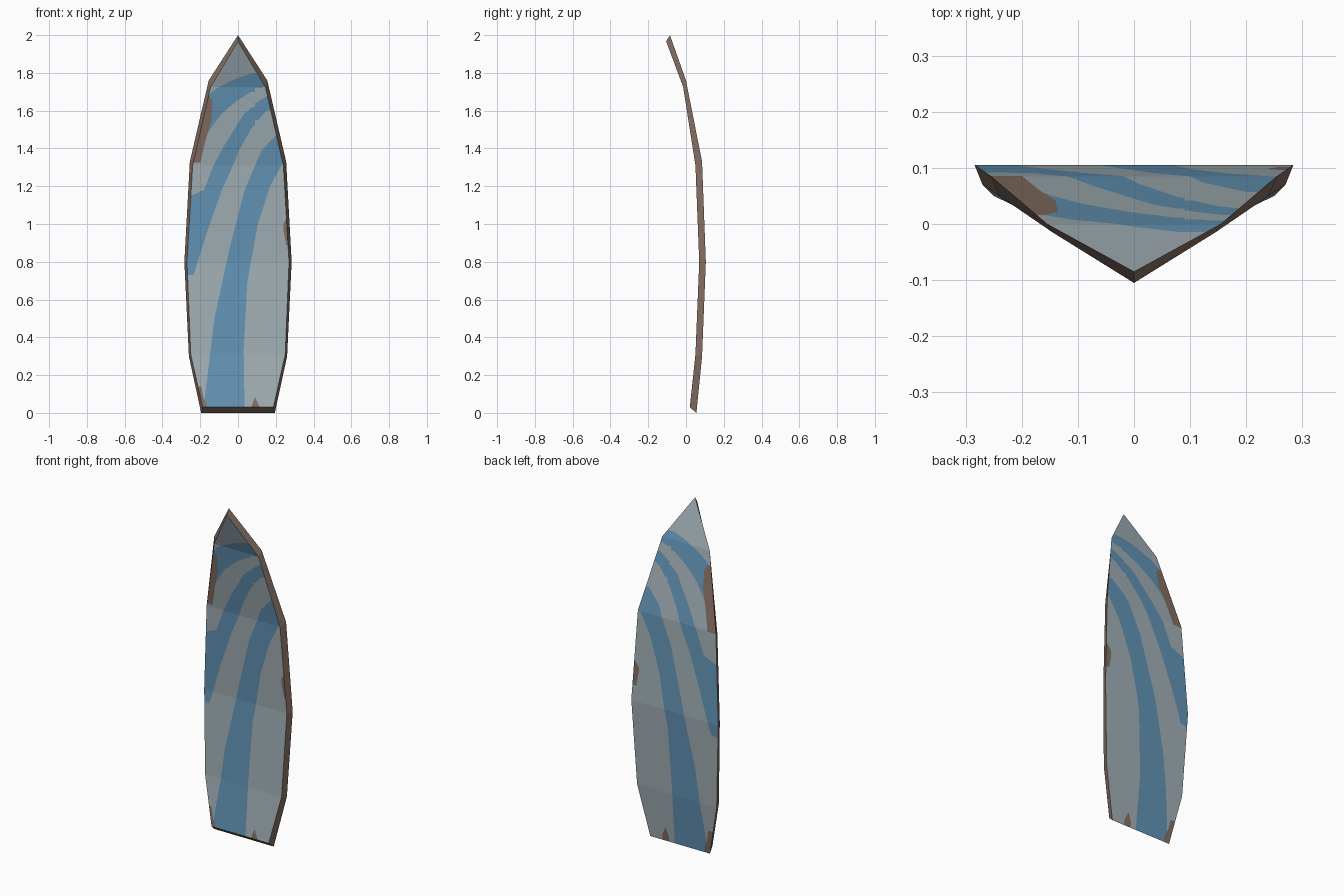
import bpy, bmesh

if "Cube" in bpy.data.objects:
    bpy.data.objects.remove(bpy.data.objects["Cube"])

# Outline stations from tail to tip: (half width, y, z)
BACK = [(0.195, 0.055, 0.0), (0.26, 0.085, 0.30), (0.284, 0.105, 0.80),
        (0.255, 0.085, 1.33), (0.155, 0.0, 1.76), (0.0, -0.085, 2.0)]
FRONT = [(0.187, 0.02, 0.03), (0.25, 0.05, 0.31), (0.27, 0.07, 0.80),
         (0.24, 0.05, 1.31), (0.145, -0.015, 1.725), (0.0, -0.105, 1.967)]
GREY, BLUE, BROWN = 0, 1, 2
PALETTE = [("pale grey paint", (0.36, 0.43, 0.46)),
           ("blue stripe paint", (0.125, 0.30, 0.47)),
           ("bare brown edge", (0.235, 0.16, 0.125))]

# Painted bands: (left edge, right edge, colour); edges are (z, x) polylines
L, R = -0.4, 0.4
BANDS = [
    # top stripe
    ([(1.65, L), (1.68, -0.16), (1.72, -0.11), (1.77, -0.01), (1.80, 0.08), (1.82, R)],
     [(1.40, L), (1.50, -0.15), (1.58, -0.09), (1.65, -0.01), (1.70, 0.07), (1.73, 0.145), (1.74, R)], BLUE),
    # middle stripe
    ([(1.13, L), (1.15, -0.25), (1.18, -0.18), (1.31, -0.13), (1.42, -0.07),
      (1.58, 0.03), (1.65, 0.11), (1.68, 0.16), (1.70, R)],
     [(0.70, L), (0.73, -0.235), (0.97, -0.16), (1.18, -0.085), (1.29, -0.035),
      (1.40, 0.01), (1.52, 0.08), (1.60, 0.15), (1.62, 0.19), (1.64, R)], BLUE),
    # long stripe down to the tail
    ([(0.0, -0.185), (0.5, -0.125), (0.87, -0.045), (1.18, 0.035), (1.39, 0.125), (1.47, 0.2), (1.50, R)],
     [(0.0, 0.035), (0.33, 0.03), (0.7, 0.05), (1.0, 0.105), (1.2, 0.17), (1.33, 0.24), (1.37, R)], BLUE),
    # worn patches: left shoulder, right side, tail corner, tail chip
    ([(0.0, L)], [(1.32, L), (1.325, -0.2), (1.45, -0.17), (1.55, -0.14),
                  (1.65, -0.135), (1.68, -0.16), (1.70, L)], BROWN),
    ([(0.88, R), (0.89, 0.255), (0.97, 0.24), (1.0, 0.24), (1.03, 0.262), (1.04, R)], [(0.0, R)], BROWN),
    ([(0.0, L)], [(0.03, -0.16), (0.07, -0.18), (0.14, -0.195), (0.15, L)], BROWN),
    ([(0.03, 0.07), (0.085, 0.09)], [(0.03, 0.115), (0.085, 0.09)], BROWN),
]


def sample(points, t):
    """Linear interpolation in a list of (t, value)."""
    if t <= points[0][0]:
        return points[0][1]
    for (a, va), (b, vb) in zip(points, points[1:]):
        if t <= b:
            return va + (vb - va) * (t - a) / (b - a)
    return points[-1][1]


def add_panel(bm, stations, back):
    """One painted face, sliced into rows and cut along the band edges."""
    width = [(z, w) for w, y, z in stations]
    depth = [(z, y) for w, y, z in stations]
    z0, z1 = stations[0][2], stations[-1][2]
    rows = {z0, z1} | {z for z, w in width} | {i * 0.04 for i in range(51)}
    rows |= {z for lo, hi, c in BANDS for z, x in lo + hi}
    rows = sorted(z for z in rows if z0 <= z <= z1)

    def cuts(z):
        w = sample(width, z)
        xs = [sample(e, z) for lo, hi, c in BANDS for e in (lo, hi)]
        return sorted([-w, w] + [max(-w, min(w, x)) for x in xs])

    for za, zb in zip(rows, rows[1:]):
        if zb - za < 1e-5:
            continue
        a, b, zm = cuts(za), cuts(zb), (za + zb) / 2
        for i in range(len(a) - 1):
            if a[i + 1] - a[i] + b[i + 1] - b[i] < 1e-4:
                continue
            xm = (a[i] + a[i + 1] + b[i] + b[i + 1]) / 4
            colour = GREY
            for lo, hi, c in BANDS:
                if sample(lo, zm) < xm < sample(hi, zm):
                    colour = c
            corners = [(a[i], za), (a[i + 1], za), (b[i + 1], zb), (b[i], zb)]
            pts = []
            for x, z in corners:
                p = (x, sample(depth, z), z)
                if not any(abs(p[0] - q[0]) + abs(p[2] - q[2]) < 1e-5 for q in pts):
                    pts.append(p)
            if len(pts) < 3:
                continue
            if back:
                pts.reverse()
            bm.faces.new([bm.verts.new(p) for p in pts]).material_index = colour


def loop(stations):
    """Full outline: up the right side, down the left."""
    right = [(w, y, z) for w, y, z in stations]
    return right + [(-w, y, z) for w, y, z in reversed(stations[:-1])]


def make_object(name, bm):
    mesh = bpy.data.meshes.new(name)
    bm.to_mesh(mesh)
    bm.free()
    for m in materials:
        mesh.materials.append(m)
    obj = bpy.data.objects.new(name, mesh)
    bpy.context.collection.objects.link(obj)


materials = []
for name, rgb in PALETTE:
    m = bpy.data.materials.new(name)
    m.diffuse_color = (*rgb, 1.0)
    m.use_nodes = True
    m.node_tree.nodes["Principled BSDF"].inputs["Base Color"].default_value = m.diffuse_color
    materials.append(m)

# Painted front and back panels
for name, stations, back in (("front_panel", FRONT, False), ("back_panel", BACK, True)):
    bm = bmesh.new()
    add_panel(bm, stations, back)
    bmesh.ops.remove_doubles(bm, verts=bm.verts, dist=1e-5)
    make_object(name, bm)

# Bevelled brown rim joining the two outlines
bm = bmesh.new()
f = [bm.verts.new(p) for p in loop(FRONT)]
b = [bm.verts.new(p) for p in loop(BACK)]
for i in range(len(f)):
    j = (i + 1) % len(f)
    bm.faces.new((f[j], f[i], b[i], b[j])).material_index = BROWN
bmesh.ops.recalc_face_normals(bm, faces=bm.faces)
# The rim is an open ring, so make sure it faces outward
if sum(q.normal.x * q.calc_center_median().x for q in bm.faces) < 0:
    bmesh.ops.reverse_faces(bm, faces=bm.faces)
make_object("edge_rim", bm)
